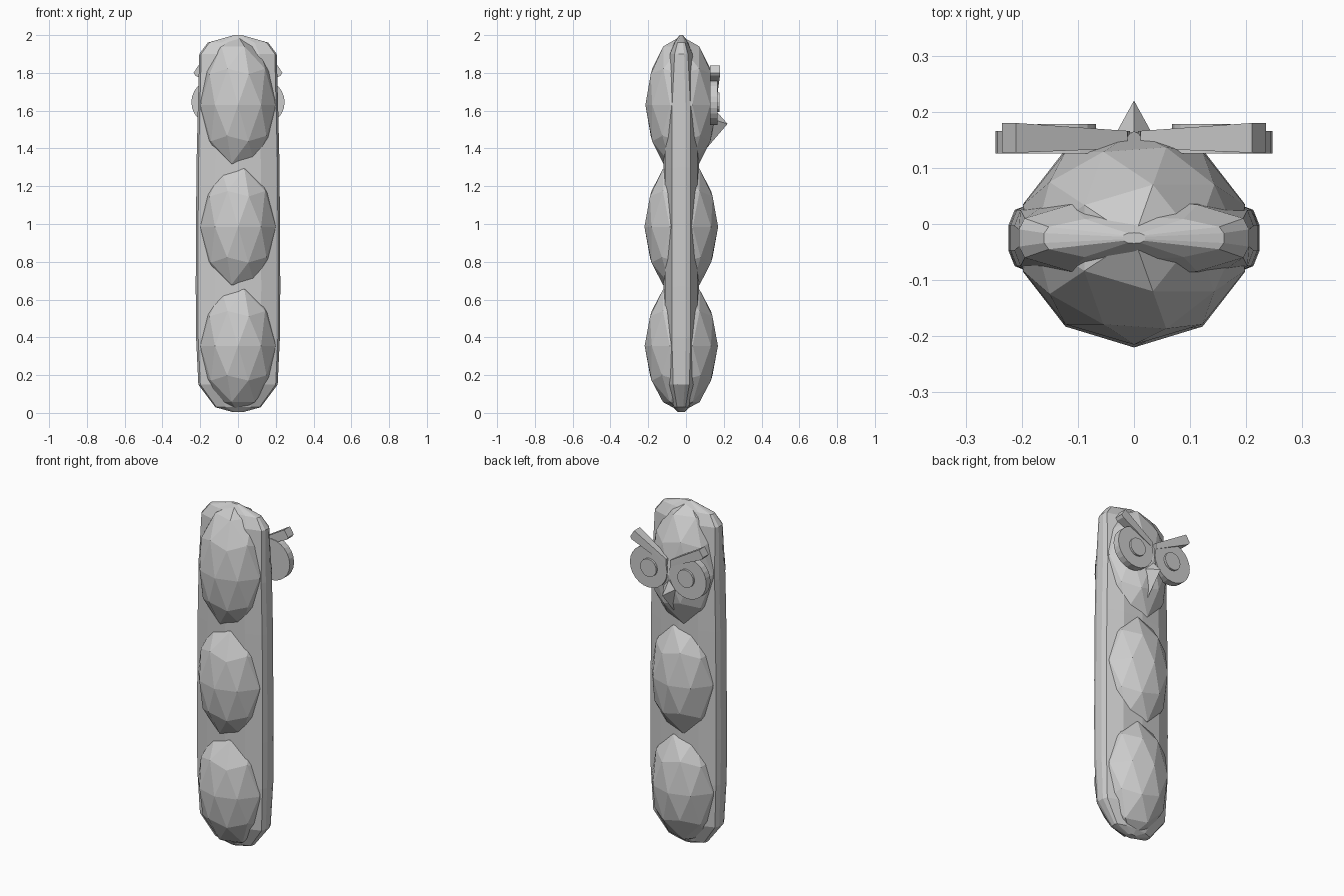
import bpy, bmesh, math
from mathutils import Matrix, Vector

if "Cube" in bpy.data.objects:
    bpy.data.objects.remove(bpy.data.objects["Cube"])

YC = -0.025  # depth of the pod's mid plane


def finish(name, bm):
    bmesh.ops.recalc_face_normals(bm, faces=bm.faces[:])
    me = bpy.data.meshes.new(name)
    bm.to_mesh(me)
    bm.free()
    ob = bpy.data.objects.new(name, me)
    bpy.context.collection.objects.link(ob)
    return ob


def hull(name, pts):
    bm = bmesh.new()
    for p in pts:
        bm.verts.new(p)
    bmesh.ops.convex_hull(bm, input=bm.verts[:])
    return finish(name, bm)


def disc(name, x, z, r, y0, y1, sides):
    bm = bmesh.new()
    m = Matrix.Translation((x, (y0 + y1) / 2, z)) @ Matrix.Rotation(math.pi / 2, 4, 'X')
    bmesh.ops.create_cone(bm, cap_ends=True, segments=sides, radius1=r, radius2=r,
                          depth=y1 - y0, matrix=m)
    return finish(name, bm)


# Flattened pod shell: lens-shaped rings stacked in z, (height, half width, thickness)
rings = [(0.005, 0.03, 0.2), (0.03, 0.12, 0.45), (0.15, 0.21, 0.85), (0.4, 0.222, 1),
         (0.67, 0.224, 1), (1.0, 0.222, 1), (1.3, 0.22, 1), (1.6, 0.213, 1),
         (1.9, 0.205, 0.7), (1.96, 0.16, 0.4), (2.0, 0.02, 0.1)]
quarter = [(1, 0.022), (0.95, 0.05), (0.55, 0.085), (0, 0.095)]
half = quarter + [(-x, y) for x, y in quarter[-2::-1]]
section = half + [(x, -y) for x, y in reversed(half)]
bm = bmesh.new()
loops = [[bm.verts.new((x * w, YC + y * t, z)) for x, y in section] for z, w, t in rings]
n = len(section)
for a, b in zip(loops, loops[1:]):
    for i in range(n):
        bm.faces.new((a[i], a[(i + 1) % n], b[(i + 1) % n], b[i]))
bm.faces.new(loops[0])
bm.faces.new(loops[-1])
finish("pod_shell", bm)

# Three faceted peas bulging through both sides
for name, zc, rz, ry in (("lower_pea", 0.355, 0.35, 0.194), ("middle_pea", 0.985, 0.36, 0.195),
                         ("upper_pea", 1.63, 0.365, 0.19)):
    bm = bmesh.new()
    bmesh.ops.create_icosphere(bm, subdivisions=2, radius=1)
    for v in bm.verts:
        v.co = Vector((v.co.x * 0.208, YC + v.co.y * ry, zc + v.co.z * rz))
    finish(name, bm)

# Face on the back: eyes, pupils and slanted brows
for side, s in (("left", -1), ("right", 1)):
    disc(side + "_eye", s * 0.127, 1.645, 0.12, 0.126, 0.166, 24)
    disc(side + "_pupil", s * 0.12, 1.645, 0.052, 0.16, 0.178, 16)
    hull(side + "_brow", [(s * x, y, z) for x, ys, zs in
                          ((0.012, (0.135, 0.166), (1.685, 1.72)),
                           (0.21, (0.127, 0.18), (1.84, 1.84)),
                           (0.235, (0.127, 0.18), (1.80, 1.80)),
                           (0.225, (0.127, 0.18), (1.785, 1.785)))
                          for y in ys for z in zs])

# Pointed beak between the eyes
hull("beak", [(0, 0.22, 1.53), (0, 0.14, 1.62), (-0.055, 0.12, 1.56),
              (0.055, 0.12, 1.56), (0, 0.10, 1.39), (0, 0.08, 1.55)])
